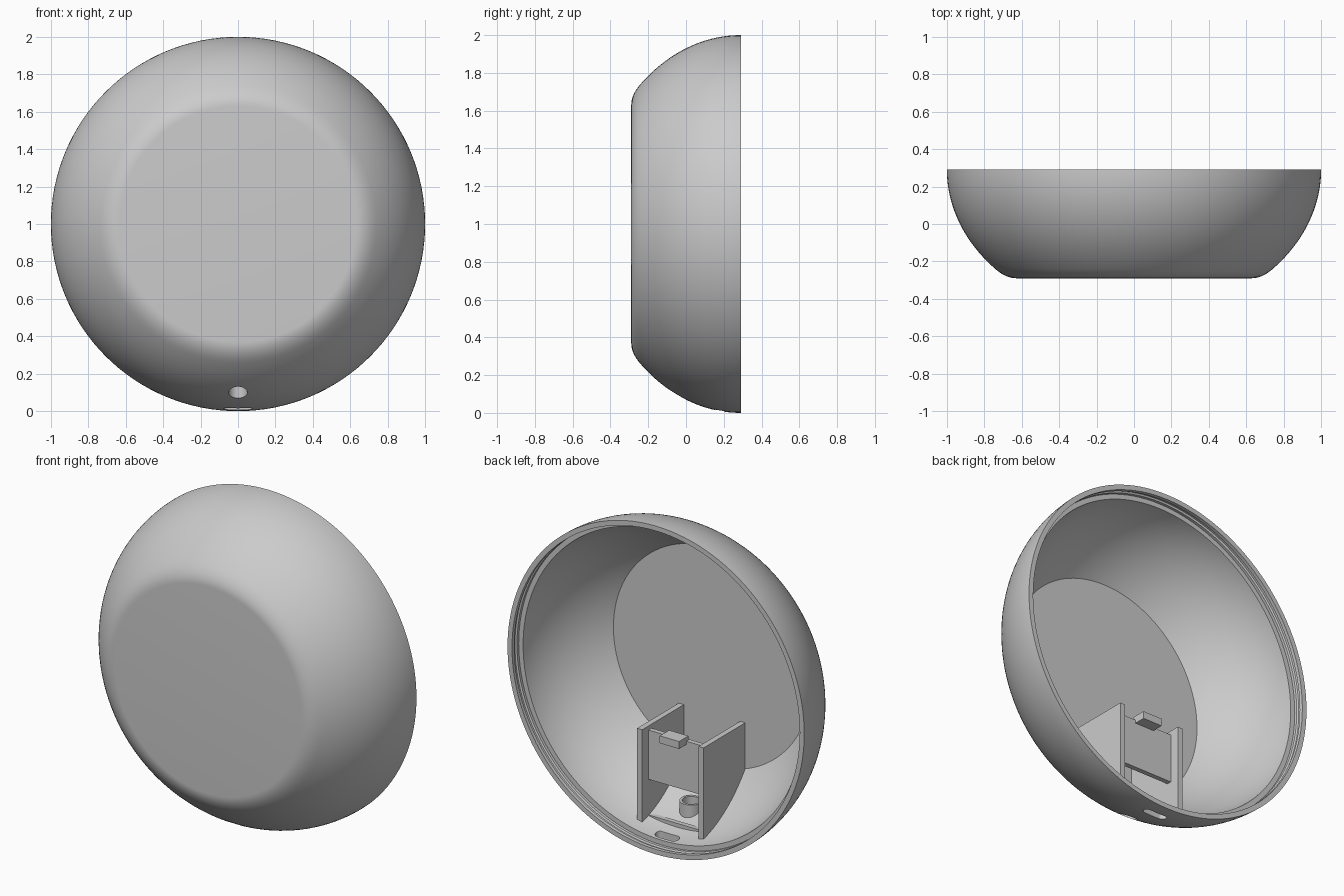
import bpy, bmesh
from math import sin, cos, pi, sqrt, radians
from mathutils import Vector

if "Cube" in bpy.data.objects:
    bpy.data.objects.remove(bpy.data.objects["Cube"])

grey = bpy.data.materials.new("plain grey")
grey.use_nodes = True
grey.diffuse_color = (0.6, 0.6, 0.6, 1)
grey.node_tree.nodes["Principled BSDF"].inputs["Base Color"].default_value = (0.6, 0.6, 0.6, 1)

RIM = 0.29      # open back edge
FRONT = -0.29   # flat front face
FLOOR = -0.25   # inside of the front face


def radius(y, a, b):
    """Radius of the elliptical wall at depth y."""
    return a * sqrt(max(0, 1 - ((y - RIM) / b) ** 2))


def wall_z(x, y):
    """Height of the middle of the lower wall."""
    return 1 - sqrt(radius(y, 0.967, 0.775) ** 2 - x * x)


def finish(name, bm):
    bmesh.ops.remove_doubles(bm, verts=bm.verts, dist=1e-5)
    bmesh.ops.recalc_face_normals(bm, faces=bm.faces)
    mesh = bpy.data.meshes.new(name)
    bm.to_mesh(mesh)
    bm.free()
    mesh.materials.append(grey)
    ob = bpy.data.objects.new(name, mesh)
    bpy.context.collection.objects.link(ob)
    return ob


def activate(ob):
    bpy.ops.object.select_all(action='DESELECT')
    ob.select_set(True)
    bpy.context.view_layer.objects.active = ob


def smooth(ob):
    activate(ob)
    bpy.ops.object.shade_smooth_by_angle(angle=radians(30))


def extrude(name, points, direction):
    """Prism from an outline pushed along a direction."""
    bm = bmesh.new()
    face = bm.faces.new([bm.verts.new(p) for p in points])
    new = bmesh.ops.extrude_face_region(bm, geom=[face])["geom"]
    bmesh.ops.translate(bm, vec=Vector(direction),
                        verts=[v for v in new if isinstance(v, bmesh.types.BMVert)])
    return finish(name, bm)


def box(name, lo, hi):
    pts = [(lo[0], lo[1], lo[2]), (hi[0], lo[1], lo[2]), (hi[0], hi[1], lo[2]), (lo[0], hi[1], lo[2])]
    return extrude(name, pts, (0, 0, hi[2] - lo[2]))


# Shell profile as (radius, depth): front face, rounded corner, outer wall
profile = [(0, FRONT)]
start, corner = Vector((0.63, FRONT)), Vector((0.685, FRONT))
end = Vector((radius(-0.24, 1, 0.79), -0.24))
for i in range(9):
    t = i / 8
    profile.append(tuple(start * (1 - t) ** 2 + corner * 2 * t * (1 - t) + end * t * t))
for i in range(1, 25):
    y = -0.24 + (RIM + 0.24) * i / 24
    profile.append((radius(y, 1, 0.79), y))
# Stepped rim with snap groove
profile += [(0.97, RIM), (0.97, 0.268), (0.98, 0.263), (0.98, 0.247), (0.97, 0.242), (0.97, 0.225)]
# Inner wall and floor
for i in range(25):
    y = 0.225 + (FLOOR - 0.225) * i / 24
    profile.append((radius(y, 0.944, 0.76), y))
profile.append((0, FLOOR))

bm = bmesh.new()
verts = [bm.verts.new((r, y, 1)) for r, y in profile]
edges = [bm.edges.new(pair) for pair in zip(verts, verts[1:])]
bmesh.ops.spin(bm, geom=verts + edges, cent=(0, 0, 1), axis=(0, 1, 0),
               angle=2 * pi, steps=128, use_duplicate=False)
shell = finish("shell", bm)

# Openings through the lower wall: round hole and cable slot
BOSS_Y, BORE = -0.05, 0.05
ring = [(cos(2 * pi * i / 48), sin(2 * pi * i / 48)) for i in range(48)]
hole = extrude("hole_cutter", [(BORE * c, BOSS_Y + BORE * s, -0.1) for c, s in ring], (0, 0, 0.4))
slot = extrude("slot_cutter",
               [(0.027 * c + (0.05 if c > 0 else -0.05), 0.18 + 0.027 * s, -0.1) for c, s in ring],
               (0, 0, 0.3))
for cutter in (hole, slot):
    cutter.hide_render = True
    activate(shell)
    mod = shell.modifiers.new("opening", 'BOOLEAN')
    mod.operation, mod.solver, mod.object = 'DIFFERENCE', 'EXACT', cutter
    bpy.ops.object.modifier_apply(modifier=mod.name)
    bpy.data.objects.remove(cutter)
smooth(shell)

# Hollow screw boss standing on the lower wall
bm = bmesh.new()
loops = []
for r, top in ((0.065, False), (0.065, True), (BORE, True), (BORE, False)):
    loops.append([bm.verts.new((r * c, BOSS_Y + r * s, 0.2 if top else wall_z(r * c, BOSS_Y + r * s)))
                  for c, s in ring])
for k in range(4):
    a, b = loops[k], loops[(k + 1) % 4]
    for i in range(48):
        j = (i + 1) % 48
        bm.faces.new((a[i], a[j], b[j], b[i]))
smooth(finish("screw_boss", bm))

# Bracket side plates, following the curved wall
PLATE_BACK, PLATE_TOP = 0.15, 0.655
for side, x in (("left", 0.19), ("right", -0.224)):
    pts = [(x, PLATE_BACK, PLATE_TOP), (x, -0.27, PLATE_TOP)]
    for i in range(17):
        y = -0.27 + (PLATE_BACK + 0.27) * i / 16
        pts.append((x, y, wall_z(0.207, y)))
    extrude(side + "_bracket_plate", pts, (0.034, 0, 0))

# Cross panel, lower sill and latch between the plates
box("bracket_panel", (-0.195, 0.06, 0.33), (0.195, 0.09, 0.63))
box("bracket_sill", (-0.195, 0.06, 0.07), (0.195, 0.09, 0.113))
box("panel_latch", (-0.065, 0.07, 0.61), (0.065, 0.16, 0.655))
